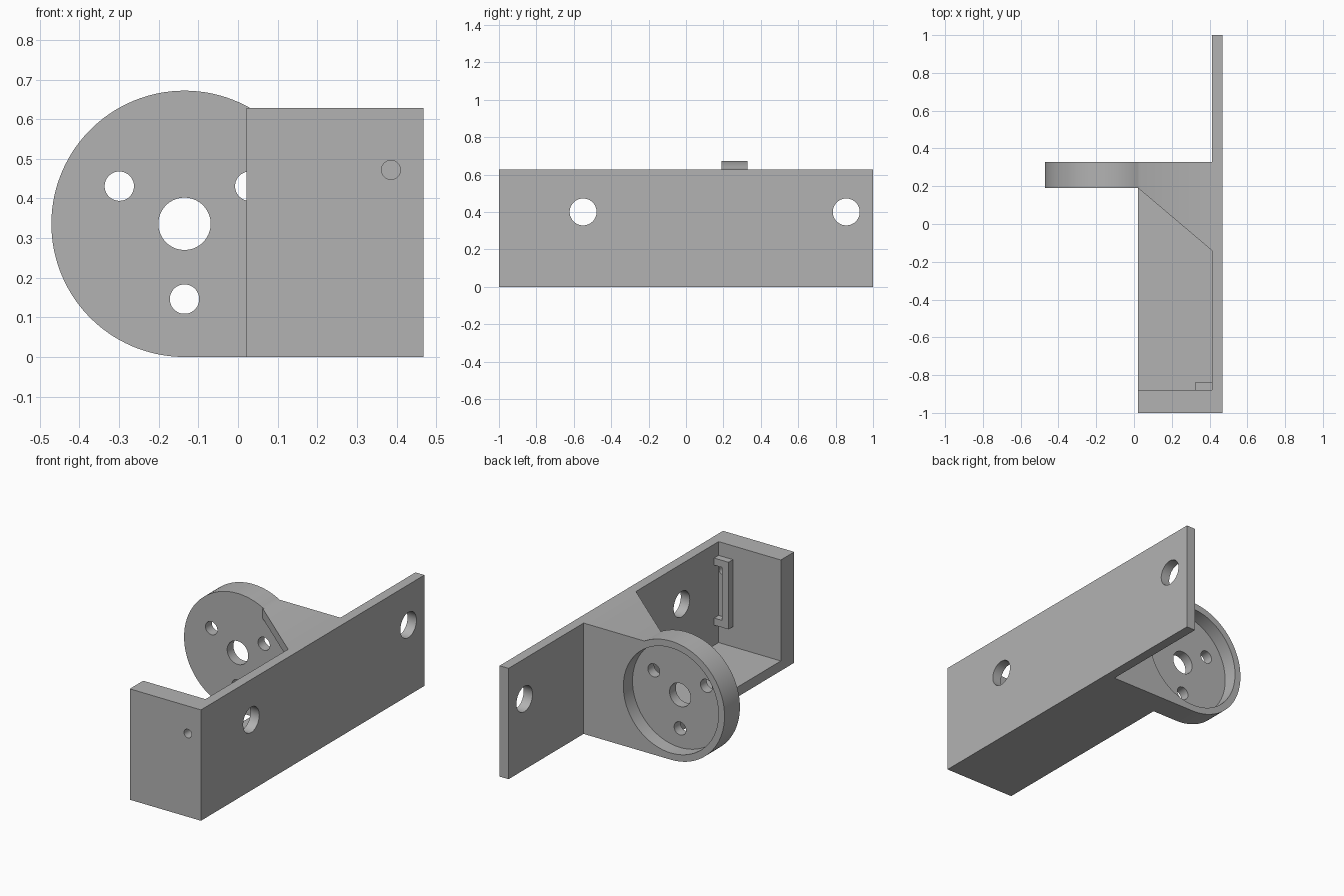
import bpy, bmesh, math
from mathutils import Vector

cube = bpy.data.objects.get("Cube")
if cube:
    bpy.data.objects.remove(cube, do_unlink=True)

grey = bpy.data.materials.new("light_grey")
grey.use_nodes = True
COLOUR = (0.45, 0.45, 0.45, 1)
grey.diffuse_color = COLOUR
grey.node_tree.nodes["Principled BSDF"].inputs["Base Color"].default_value = COLOUR

# Overall dimensions
LEFT, INNER, RIGHT = 0.022, 0.412, 0.468   # shelf edge, plate inside, plate outside
TOP, THICK = 0.628, 0.056
WALL = -0.88                               # inside of front wall
MOUNT_FRONT, MOUNT_BACK = 0.19, 0.328
CX, CZ, RADIUS = -0.135, 0.336, 0.336      # motor ring centre and radius


def extrude(name, outline, axis, start, end):
    """Extrude a 2D outline along an axis; the outline lies on the other two."""
    def point(a, b, c):
        return Vector({"x": (c, a, b), "y": (a, c, b), "z": (a, b, c)}[axis])
    bm = bmesh.new()
    face = bm.faces.new([bm.verts.new(point(a, b, start)) for a, b in outline])
    moved = bmesh.ops.extrude_face_region(bm, geom=[face])["geom"]
    shift = point(0, 0, end - start)
    bmesh.ops.translate(bm, vec=shift,
                        verts=[v for v in moved if isinstance(v, bmesh.types.BMVert)])
    bmesh.ops.recalc_face_normals(bm, faces=bm.faces)
    mesh = bpy.data.meshes.new(name)
    bm.to_mesh(mesh)
    bm.free()
    mesh.materials.append(grey)
    obj = bpy.data.objects.new(name, mesh)
    bpy.context.collection.objects.link(obj)
    return obj


def rect(a0, a1, b0, b1):
    return [(a0, b0), (a1, b0), (a1, b1), (a0, b1)]


def arc(a, b, r, first=0, last=360, n=48):
    steps = n if last - first == 360 else n + 1
    angles = [math.radians(first + (last - first) * i / n) for i in range(steps)]
    return [(a + r * math.cos(t), b + r * math.sin(t)) for t in angles]


def combine(body, other, operation):
    """Apply a boolean and remove the helper."""
    mod = body.modifiers.new("join", "BOOLEAN")
    mod.operation, mod.solver, mod.object = operation, "EXACT", other
    bpy.context.view_layer.update()
    graph = bpy.context.evaluated_depsgraph_get()
    mesh = bpy.data.meshes.new_from_object(body.evaluated_get(graph))
    body.modifiers.clear()
    body.data = mesh
    bpy.data.objects.remove(other, do_unlink=True)


# Side plate and front wall as one L profile
body = extrude("mounting_bracket",
               [(LEFT, -1), (RIGHT, -1), (RIGHT, 1), (INNER, 1), (INNER, WALL), (LEFT, WALL)],
               "z", 0, TOP)

# Floor and upper corner brace
floor = extrude("floor", rect(LEFT, INNER + 0.02, WALL - 0.02, MOUNT_FRONT + 0.02), "z", 0, THICK)
combine(body, floor, "UNION")
brace = extrude("corner_brace",
                [(LEFT, MOUNT_FRONT), (INNER, -0.14), (INNER + 0.02, -0.14),
                 (INNER + 0.02, MOUNT_FRONT + 0.02), (LEFT, MOUNT_FRONT + 0.02)],
                "z", TOP - THICK, TOP)
combine(body, brace, "UNION")

# Motor mount: round end flowing into a straight web
corner = math.degrees(math.asin((TOP - CZ) / RADIUS))
outline = arc(CX, CZ, RADIUS, corner, 270, 72) + [(INNER + 0.02, 0), (INNER + 0.02, TOP)]
mount = extrude("motor_mount", outline, "y", MOUNT_FRONT, MOUNT_BACK)
combine(body, mount, "UNION")

# Motor recess, shaft hole and three screw holes
cuts = [(CX, CZ, 0.298, MOUNT_FRONT + THICK, 0.5), (CX, CZ, 0.066, 0.1, 0.5)]
for degrees in (30, 150, 270):
    t = math.radians(degrees)
    cuts.append((CX + 0.19 * math.cos(t), CZ + 0.19 * math.sin(t), 0.037, 0.1, 0.5))
# Cable hole in the front wall
cuts.append((0.386, 0.472, 0.024, -1.1, WALL + 0.02))
for a, b, r, start, end in cuts:
    combine(body, extrude("hole_cutter", arc(a, b, r, n=72), "y", start, end), "DIFFERENCE")

# Fixing holes in the side plate
for y in (-0.55, 0.857):
    combine(body, extrude("hole_cutter", arc(y, 0.4, 0.072), "x", INNER - 0.05, 0.6), "DIFFERENCE")

# Clean flat faces, keep round walls smooth
bm = bmesh.new()
bm.from_mesh(body.data)
bmesh.ops.remove_doubles(bm, verts=bm.verts, dist=0.0001)
bmesh.ops.dissolve_limit(bm, angle_limit=0.005, verts=bm.verts, edges=bm.edges)
bm.to_mesh(body.data)
bm.free()

# C-shaped cable clip in the corner
x0, x1, z0, z1, t = 0.322, INNER, 0.17, 0.55, 0.04
clip = extrude("cable_clip",
               [(x0, z0), (x1, z0), (x1, z0 + t), (x0 + t, z0 + t),
                (x0 + t, z1 - t), (x1, z1 - t), (x1, z1), (x0, z1)],
               "y", WALL, WALL + 0.04)

bpy.ops.object.select_all(action="DESELECT")
body.select_set(True)
bpy.context.view_layer.objects.active = body
bpy.ops.object.shade_smooth_by_angle(angle=math.radians(30))
